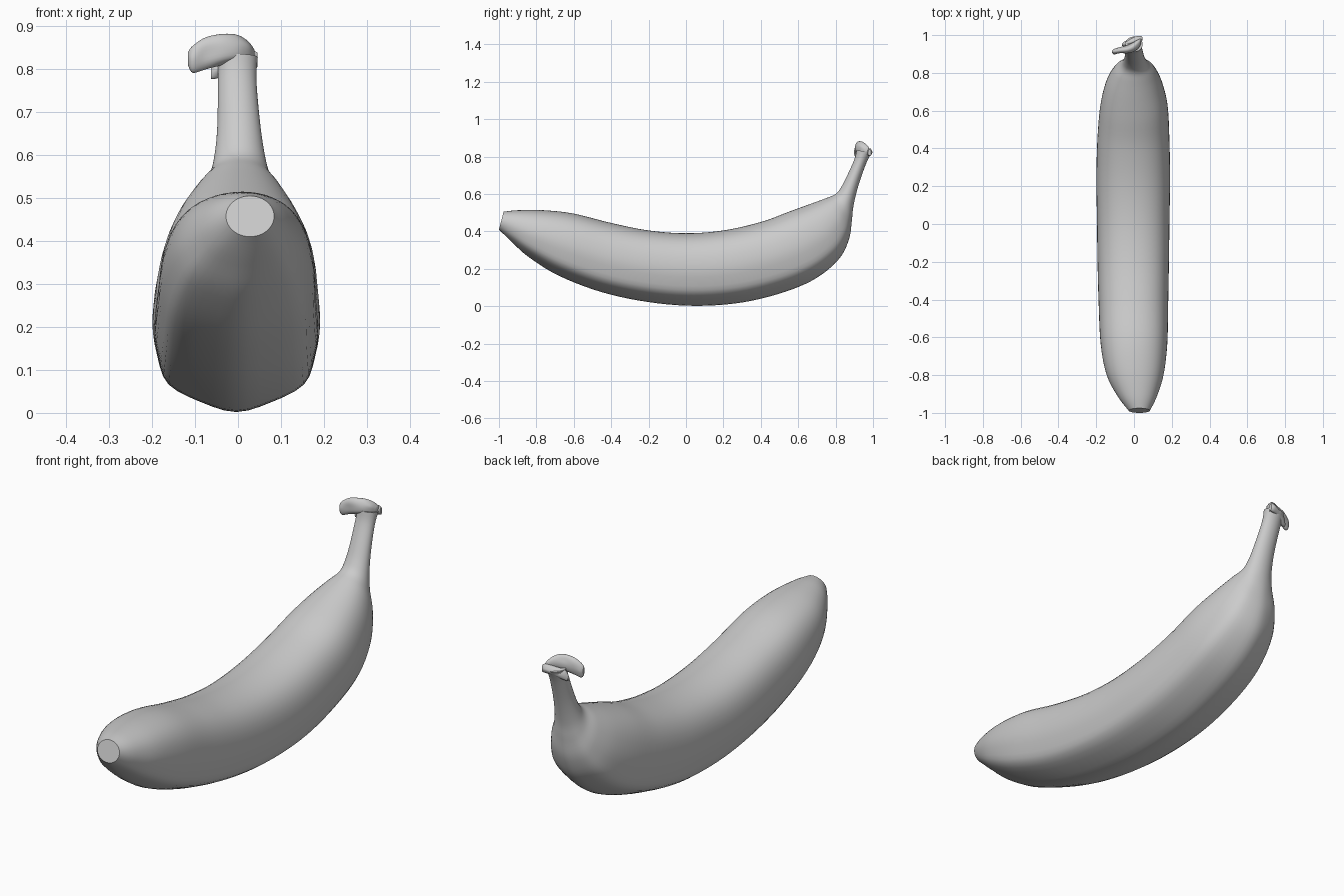
import bpy, bmesh, math, random
from mathutils import Vector

random.seed(4)
peel = bpy.data.materials.new("peel grey")
peel.diffuse_color = (0.6, 0.6, 0.6, 1)


def spline(pts, n, closed):
    """Smooth curve through the points, n steps per span."""
    out, m = [], len(pts)
    for i in range(m if closed else m - 1):
        if closed:
            a, b, c, d = (pts[(i + k) % m] for k in (-1, 0, 1, 2))
        else:
            a, b, c, d = (pts[min(max(i + k, 0), m - 1)] for k in (-1, 0, 1, 2))
        for s in range(n):
            t = s / n
            out.append(0.5 * (2 * b + (c - a) * t + (2 * a - 5 * b + 4 * c - d) * t * t
                              + (3 * b - a - 3 * c + d) * t ** 3))
    if not closed:
        out.append(pts[-1])
    return out


def loft(name, rings, along, around):
    """Skin through equal-sized rings, closed by flat caps."""
    rails = [spline([r[i] for r in rings], along, False) for i in range(len(rings[0]))]
    bm = bmesh.new()
    skin = [[bm.verts.new(p) for p in spline(list(ring), around, True)] for ring in zip(*rails)]
    n = len(skin[0])
    for r0, r1 in zip(skin, skin[1:]):
        for i in range(n):
            bm.faces.new((r0[i], r0[(i + 1) % n], r1[(i + 1) % n], r1[i]))
    bm.faces.new(skin[0])
    bm.faces.new(skin[-1])
    bmesh.ops.recalc_face_normals(bm, faces=bm.faces)
    me = bpy.data.meshes.new(name)
    bm.to_mesh(me)
    bm.free()
    me.materials.append(peel)
    ob = bpy.data.objects.new(name, me)
    bpy.context.collection.objects.link(ob)
    bpy.ops.object.select_all(action='DESELECT')
    ob.select_set(True)
    bpy.context.view_layer.objects.active = ob
    bpy.ops.object.shade_smooth_by_angle(angle=math.radians(40))
    return ob


# Ridged half cross-section: sideways, then height from keel to inner curve
half = [(0, 0), (0.43, 0.06), (0.82, 0.165), (0.95, 0.33), (1, 0.52),
        (0.92, 0.73), (0.72, 0.88), (0.4, 0.97), (0, 1)]
profile = half + [(-u, v) for u, v in half[-2:0:-1]]


def section(ty, tz, by, bz, hw, cx, rnd):
    ring = []
    for i, (u, v) in enumerate(profile):
        a = 2 * math.pi * i / len(profile)
        u += (math.sin(a) - u) * rnd
        v += (0.5 - 0.5 * math.cos(a) - v) * rnd
        ring.append(Vector((cx + u * hw, by + (ty - by) * v, bz + (tz - bz) * v)))
    return ring


# Fruit and stem: inner y,z / outer y,z / half width / x shift / roundness
stations = [
    (-0.975, 0.505, -1.00, 0.41, 0.056, 0.028, 1),
    (-0.90, 0.513, -0.93, 0.342, 0.102, 0.018, 0.5),
    (-0.76, 0.513, -0.84, 0.262, 0.150, 0.006, 0.2),
    (-0.60, 0.495, -0.68, 0.163, 0.176, 0, 0),
    (-0.40, 0.445, -0.45, 0.075, 0.184, -0.003, 0),
    (-0.20, 0.405, -0.20, 0.022, 0.189, -0.004, 0),
    (0.00, 0.39, 0.05, 0.002, 0.192, -0.004, 0),
    (0.20, 0.405, 0.30, 0.020, 0.195, -0.004, 0),
    (0.40, 0.45, 0.53, 0.077, 0.190, -0.003, 0),
    (0.55, 0.505, 0.70, 0.152, 0.178, 0, 0),
    (0.66, 0.545, 0.82, 0.255, 0.150, 0, 0.2),
    (0.75, 0.578, 0.872, 0.36, 0.112, 0.002, 0.4),
    (0.80, 0.600, 0.887, 0.46, 0.076, 0.004, 0.7),
    (0.83, 0.637, 0.896, 0.54, 0.060, 0.004, 1),
    (0.86, 0.695, 0.922, 0.645, 0.050, 0.002, 1),
    (0.900, 0.785, 0.962, 0.76, 0.045, -0.002, 1),
    (0.912, 0.835, 0.992, 0.820, 0.046, 0, 1)]
loft("banana_body_and_stem", [section(*s) for s in stations], 5, 3)


# Torn crown where the stem was cut: centre x,y,z / half thickness / half height
def crown(name, stops, rough):
    rings = []
    for x, y, z, ry, rz in stops:
        ring = []
        for i in range(10):
            a = 2 * math.pi * i / 10
            k = 1 + random.uniform(-rough, rough)
            ring.append(Vector((x, y + ry * k * math.cos(a), z + rz * k * math.sin(a))))
        rings.append(ring)
    loft(name, rings, 4, 3)


crown("torn_crown", [
    (-0.116, 0.913, 0.825, 0.006, 0.016), (-0.105, 0.913, 0.825, 0.014, 0.032),
    (-0.075, 0.920, 0.836, 0.017, 0.036), (-0.035, 0.925, 0.845, 0.022, 0.034),
    (0.000, 0.938, 0.847, 0.026, 0.032), (0.025, 0.955, 0.838, 0.024, 0.026),
    (0.038, 0.968, 0.828, 0.014, 0.018)], 0.1)
crown("crown_back_flap", [
    (-0.063, 0.950, 0.790, 0.006, 0.012), (-0.045, 0.955, 0.802, 0.016, 0.022),
    (0.000, 0.972, 0.818, 0.018, 0.018), (0.030, 0.980, 0.823, 0.017, 0.020),
    (0.045, 0.982, 0.822, 0.009, 0.016)], 0.1)
